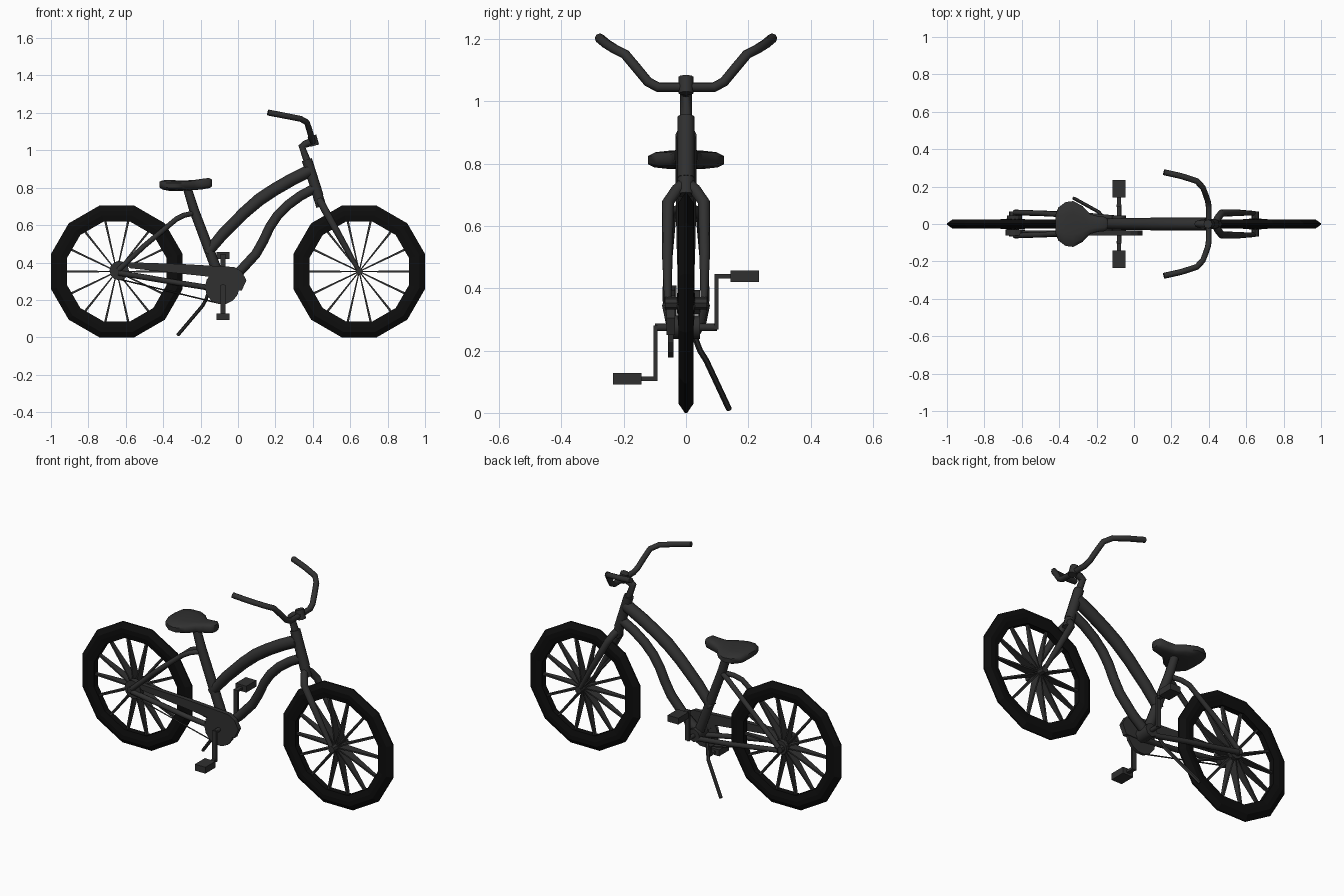
import bpy, bmesh, math
from mathutils import Vector

if "Cube" in bpy.data.objects:
    bpy.data.objects.remove(bpy.data.objects["Cube"])


def mat(name, v):
    m = bpy.data.materials.new(name)
    m.diffuse_color = (v, v, v, 1)
    m.use_nodes = True
    m.node_tree.nodes["Principled BSDF"].inputs["Base Color"].default_value = m.diffuse_color
    return m


FRAME = mat("charcoal", 0.03)
RIM = mat("dark grey", 0.016)
TYRE = mat("black", 0.004)


def link(name, me, mats, angle=None):
    ob = bpy.data.objects.new(name, me)
    bpy.context.collection.objects.link(ob)
    me.materials.clear()
    for m in mats:
        me.materials.append(m)
    if angle:
        bpy.ops.object.select_all(action='DESELECT')
        ob.select_set(True)
        bpy.context.view_layer.objects.active = ob
        bpy.ops.object.shade_smooth_by_angle(angle=math.radians(angle))
    return ob


def tube(name, pts, r, mirror=False, radii=None, sides=8):
    """Round tube through points, optionally mirrored to both sides."""
    cu = bpy.data.curves.new(name, 'CURVE')
    cu.dimensions = '3D'
    cu.bevel_depth = r
    cu.bevel_resolution = (sides - 4) // 2
    cu.use_fill_caps = True
    for s in ((1, -1) if mirror else (1,)):
        sp = cu.splines.new('POLY')
        sp.points.add(len(pts) - 1)
        for i, p in enumerate(pts):
            sp.points[i].co = (p[0], p[1] * s, p[2], 1)
            sp.points[i].radius = radii[i] if radii else 1
    tmp = bpy.data.objects.new(name + "_tmp", cu)
    bpy.context.collection.objects.link(tmp)
    me = bpy.data.meshes.new_from_object(tmp.evaluated_get(bpy.context.evaluated_depsgraph_get()))
    bpy.data.objects.remove(tmp)
    me.name = name
    return link(name, me, [FRAME], 50)


def loft(name, rings, mats, closed=False, mat_rule=None, angle=None):
    """Skin a list of equal closed rings; cap the ends or close the loop."""
    bm = bmesh.new()
    vs = [[bm.verts.new(p) for p in ring] for ring in rings]
    n, k = len(vs), len(vs[0])
    for i in range(n if closed else n - 1):
        for j in range(k):
            a, b = vs[i], vs[(i + 1) % n]
            f = bm.faces.new((a[j], a[(j + 1) % k], b[(j + 1) % k], b[j]))
            if mat_rule:
                f.material_index = mat_rule(j)
    if not closed:
        bm.faces.new(vs[0])
        bm.faces.new(vs[-1])
    bmesh.ops.recalc_face_normals(bm, faces=bm.faces)
    me = bpy.data.meshes.new(name)
    bm.to_mesh(me)
    bm.free()
    return link(name, me, mats, angle)


def box(name, c, s):
    x, y, z = (v / 2 for v in s)
    rings = [[(c[0] + a * x, c[1] + b * y, c[2] + d * z)
              for a, b in ((-1, -1), (1, -1), (1, 1), (-1, 1))] for d in (-1, 1)]
    return loft(name, rings, [FRAME])


def plate(name, outline, y0, y1):
    return loft(name, [[(x, y, z) for x, z in outline] for y in (y0, y1)], [FRAME])


def disc(name, cx, cz, r, y0, y1, n=12):
    plate(name, [(cx + r * math.cos(2 * math.pi * i / n), cz + r * math.sin(2 * math.pi * i / n))
                 for i in range(n)], y0, y1)


# Wheels: twelve-sided tyre and rim, with tapered blade spokes
WZ = 0.352
SECTION = [(0.364, 0.004), (0.334, 0.024), (0.309, 0.024), (0.276, 0.017),
           (0.276, -0.017), (0.309, -0.024), (0.334, -0.024), (0.364, -0.004)]
for side, wx in (("rear", -0.648), ("front", 0.648)):
    rings = []
    for i in range(12):
        a = math.radians(15 + 30 * i)
        rings.append([(wx + r * math.cos(a), y, WZ + r * math.sin(a)) for r, y in SECTION])
    loft(side + "_wheel", rings, [TYRE, RIM], True, lambda j: 1 if j in (2, 3, 4) else 0)
    for i in range(14):
        a = 2 * math.pi * i / 14
        u, t = Vector((math.cos(a), 0, math.sin(a))), Vector((-math.sin(a), 0, math.cos(a)))
        c = Vector((wx, 0, WZ))
        rings = [[c + u * r + t * (p * w) + Vector((0, q * d, 0))
                  for p, q in ((-1, -1), (1, -1), (1, 1), (-1, 1))]
                 for r, w, d in ((0.01, 0.003, 0.03), (0.275, 0.006, 0.008))]
        loft(side + "_spoke", rings, [FRAME])
    disc(side + "_hub", wx, WZ, 0.02, -0.068, 0.068, 8)
disc("rear_sprocket", -0.635, 0.357, 0.052, -0.062, -0.03)
disc("rear_brake_hub", -0.64, 0.355, 0.04, 0.02, 0.045)

# Frame tubes
tube("seat_tube", [(-0.275, 0, 0.81), (-0.235, 0, 0.68), (-0.08, 0, 0.27)], 0.027,
     radii=[0.85, 0.95, 1.05])
tube("top_tube", [(-0.165, 0, 0.45), (-0.08, 0, 0.553), (0.035, 0, 0.668), (0.115, 0, 0.737),
                  (0.195, 0, 0.79), (0.285, 0, 0.842), (0.385, 0, 0.892)], 0.034,
     radii=[0.8, 0.9, 0.95, 1, 1, 1, 1])
tube("down_tube", [(0.415, 0, 0.80), (0.335, 0, 0.757), (0.265, 0, 0.706), (0.21, 0, 0.65),
                   (0.17, 0, 0.59), (0.135, 0, 0.515), (0.095, 0, 0.445), (0.01, 0, 0.353),
                   (-0.08, 0, 0.28)], 0.026)
tube("head_tube", [(0.368, 0, 0.95), (0.43, 0, 0.755)], 0.028)
tube("bottom_bracket", [(-0.08, -0.045, 0.275), (-0.08, 0.045, 0.275)], 0.038)
tube("seat_stays", [(-0.64, 0.062, 0.36), (-0.5, 0.058, 0.49), (-0.33, 0.045, 0.632),
                    (-0.29, 0.03, 0.652), (-0.235, 0.005, 0.665)], 0.014, True)
tube("chain_stays", [(-0.64, 0.062, 0.345), (-0.3, 0.05, 0.288), (-0.09, 0.03, 0.255)],
     0.015, True)

# Fork
tube("fork_crown", [(0.42, 0, 0.78), (0.445, 0, 0.70)], 0.027)
tube("fork_legs", [(0.435, 0.008, 0.735), (0.447, 0.03, 0.715), (0.468, 0.058, 0.675),
                   (0.56, 0.06, 0.51), (0.648, 0.058, 0.352)], 0.019, True,
     radii=[1, 1.05, 1.05, 0.9, 0.6])

# Stem and handlebar
tube("stem", [(0.375, 0, 0.93), (0.342, 0, 1.02), (0.36, 0, 1.033), (0.415, 0, 1.055)], 0.02)
tube("bar_clamp", [(0.41, 0, 1.025), (0.395, 0, 1.078)], 0.024)
half = [(0.40, 0.09, 1.045), (0.395, 0.122, 1.062), (0.382, 0.16, 1.108), (0.368, 0.195, 1.15),
        (0.335, 0.23, 1.168), (0.25, 0.257, 1.185), (0.16, 0.277, 1.202)]
tube("handlebar", [(x, -y, z) for x, y, z in reversed(half)] + half, 0.016)

# Saddle lofted from rounded sections: x, half width, top, bottom
SADDLE = [(-0.42, 0.05, 0.832, 0.802), (-0.405, 0.09, 0.84, 0.79), (-0.365, 0.12, 0.842, 0.782),
          (-0.325, 0.125, 0.84, 0.782), (-0.275, 0.098, 0.84, 0.784), (-0.235, 0.055, 0.842, 0.787),
          (-0.195, 0.043, 0.848, 0.79), (-0.155, 0.039, 0.853, 0.797), (-0.14, 0.024, 0.845, 0.805)]
rings = []
for x, w, t, b in SADDLE:
    ring = []
    for i in range(12):
        a = 2 * math.pi * (i + 0.5) / 12
        cy, cz = math.cos(a), math.sin(a)
        ring.append((x, w * math.copysign(abs(cy) ** 0.6, cy),
                     (t + b) / 2 + (t - b) / 2 * math.copysign(abs(cz) ** 0.6, cz)))
    rings.append(ring)
loft("saddle", rings, [FRAME], angle=50)

# Chain guard, chainring and chain
plate("chain_guard", [(-0.60, 0.402), (-0.30, 0.392), (-0.02, 0.376), (0.02, 0.352), (0.045, 0.305),
                      (0.02, 0.25), (-0.08, 0.25), (-0.16, 0.325), (-0.58, 0.37)], -0.062, -0.036)
disc("chainring", -0.085, 0.268, 0.092, -0.057, -0.04, 14)
tube("chain_lower_run", [(-0.63, -0.048, 0.31), (-0.1, -0.048, 0.182)], 0.004, sides=4)

# Cranks and pedals, one up and one down
tube("crank_axle", [(-0.08, -0.1, 0.274), (-0.08, 0.1, 0.274)], 0.012)
for s, name in ((1, "far"), (-1, "near")):
    z = 0.274 + s * 0.164
    box(name + "_crank_arm", (-0.08, s * 0.098, 0.274 + s * 0.082), (0.026, 0.013, 0.178))
    box(name + "_pedal_spindle", (-0.08, s * 0.125, z), (0.022, 0.05, 0.014))
    box(name + "_pedal", (-0.08, s * 0.188, z), (0.068, 0.092, 0.037))

# Kickstand
tube("kickstand", [(-0.15, 0.02, 0.265), (-0.172, 0.045, 0.2), (-0.19, 0.065, 0.168),
                   (-0.322, 0.138, 0.012)], 0.0095, sides=6)
